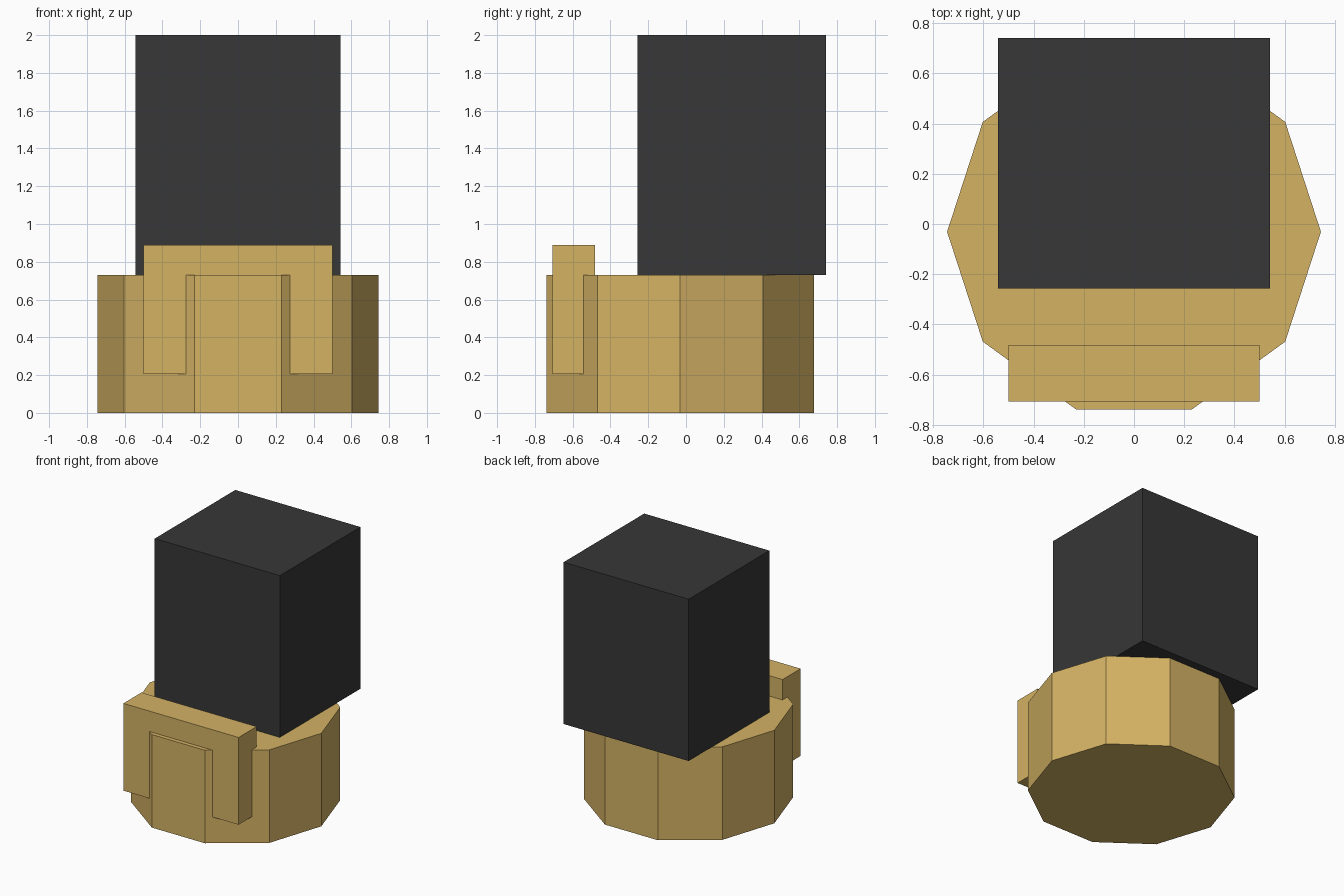
import bpy
import bmesh
import math

if "Cube" in bpy.data.objects:
    bpy.data.objects.remove(bpy.data.objects["Cube"])


def material(name, srgb):
    # convert 0-255 display colour to linear
    lin = [((c / 255 + 0.055) / 1.055) ** 2.4 for c in srgb]
    m = bpy.data.materials.new(name)
    m.diffuse_color = (*lin, 1.0)
    m.use_nodes = True
    m.node_tree.nodes["Principled BSDF"].inputs["Base Color"].default_value = m.diffuse_color
    return m


def prism(name, outline, vec, mat):
    # extrude a flat outline along a vector
    bm = bmesh.new()
    face = bm.faces.new([bm.verts.new(p) for p in outline])
    ext = bmesh.ops.extrude_face_region(bm, geom=[face])
    moved = [g for g in ext["geom"] if isinstance(g, bmesh.types.BMVert)]
    bmesh.ops.translate(bm, verts=moved, vec=vec)
    bmesh.ops.recalc_face_normals(bm, faces=bm.faces)
    mesh = bpy.data.meshes.new(name)
    bm.to_mesh(mesh)
    bm.free()
    mesh.materials.append(mat)
    ob = bpy.data.objects.new(name, mesh)
    bpy.context.collection.objects.link(ob)
    return ob


gold = material("gold", (212, 178, 100))
charcoal = material("charcoal", (55, 55, 55))

# ten-sided base
R, CY, H = 0.745, -0.031, 0.73
ring = [(R * math.cos(i * math.tau / 10), CY + R * math.sin(i * math.tau / 10), 0)
        for i in range(10)]
prism("base", ring, (0, 0, H), gold)

# tall block standing on the base
block = [(-0.543, -0.257, H), (0.543, -0.257, H), (0.543, 0.742, H), (-0.543, 0.742, H)]
prism("block", block, (0, 0, 2 - H), charcoal)

# upside-down U clip on the front
profile = [(-0.5, 0.205), (-0.275, 0.205), (-0.275, H), (0.273, H),
           (0.273, 0.205), (0.5, 0.205), (0.5, 0.89), (-0.5, 0.89)]
prism("front_clip", [(x, -0.707, z) for x, z in profile], (0, 0.224, 0), gold)
